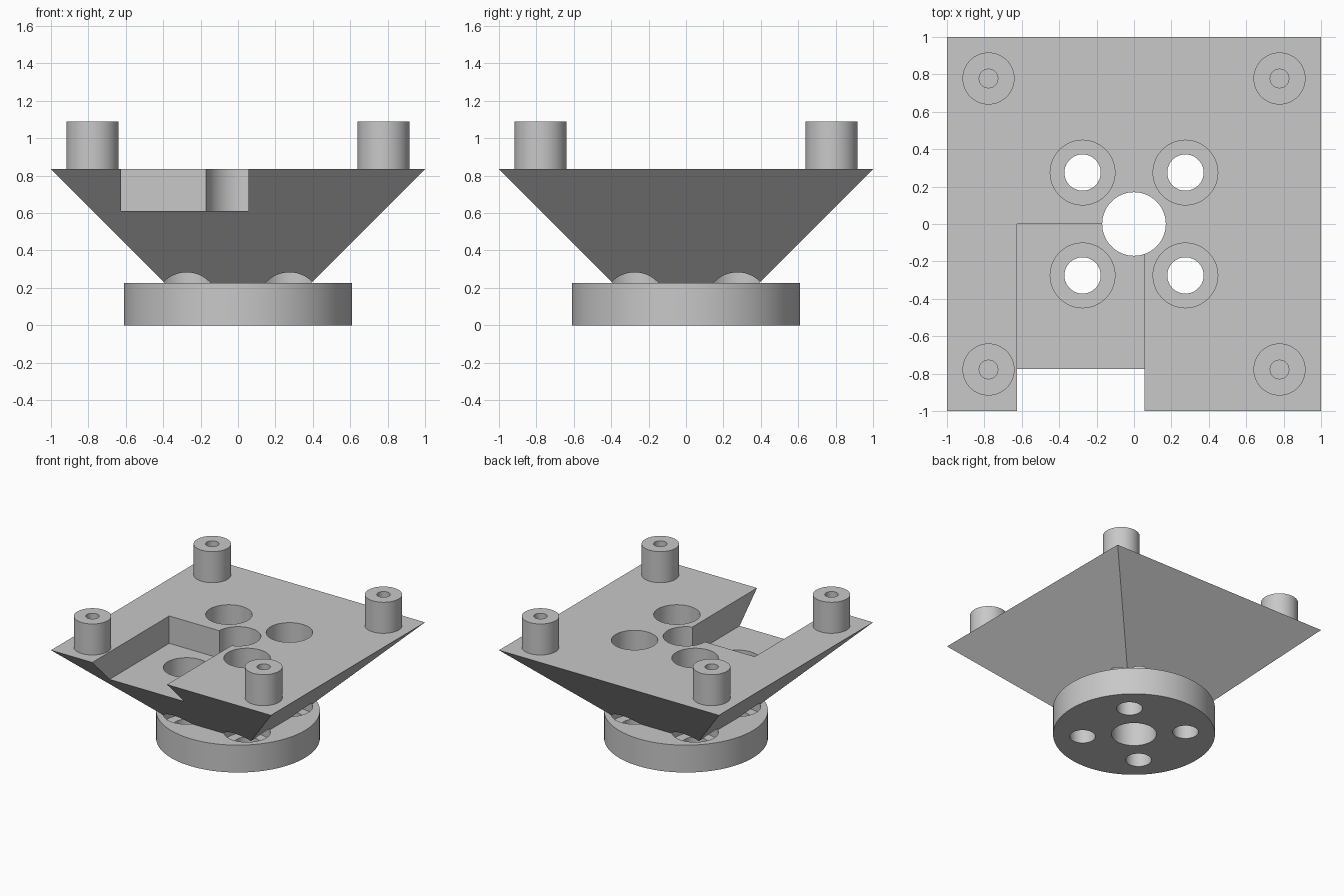
import bpy
from math import pi, sqrt, radians

cube = bpy.data.objects.get("Cube")
if cube:
    bpy.data.objects.remove(cube, do_unlink=True)

grey = bpy.data.materials.new("plain grey")
grey.use_nodes = True
colour = (0.58, 0.58, 0.58, 1)
grey.diffuse_color = colour
grey.node_tree.nodes["Principled BSDF"].inputs["Base Color"].default_value = colour

FLANGE_TOP, PLATE_TOP, POST_TOP = 0.225, 0.835, 1.09
ABOVE, BELOW = 1.5, -0.5
SIGNS = [(sx, sy) for sx in (-1, 1) for sy in (-1, 1)]


def finish(ob, name):
    ob.name = ob.data.name = name
    ob.data.materials.clear()
    ob.data.materials.append(grey)
    return ob


def cylinder(name, radius, z0, z1, x=0, y=0, sides=64):
    bpy.ops.mesh.primitive_cylinder_add(vertices=sides, radius=radius, depth=z1 - z0,
                                        location=(x, y, (z0 + z1) / 2))
    return finish(bpy.context.object, name)


def boolean(target, tool, operation="DIFFERENCE"):
    tool.hide_render = True
    bpy.context.view_layer.objects.active = target
    mod = target.modifiers.new("cut", "BOOLEAN")
    mod.object, mod.operation, mod.solver = tool, operation, "EXACT"
    bpy.ops.object.modifier_apply(modifier=mod.name)
    bpy.data.objects.remove(tool, do_unlink=True)


def smooth(ob):
    bpy.ops.object.select_all(action="DESELECT")
    ob.select_set(True)
    bpy.context.view_layer.objects.active = ob
    bpy.ops.object.shade_smooth_by_angle(angle=radians(30))


# Round flange joined to the flared square body
body = cylinder("mount_body", 0.61, 0, FLANGE_TOP, sides=96)
bpy.ops.mesh.primitive_cone_add(vertices=4, radius1=0.39 * sqrt(2), radius2=sqrt(2),
                                depth=PLATE_TOP - FLANGE_TOP, rotation=(0, 0, pi / 4),
                                location=(0, 0, (FLANGE_TOP + PLATE_TOP) / 2))
boolean(body, finish(bpy.context.object, "flared_body"), "UNION")

# Centre bore, then counterbored bolt holes
boolean(body, cylinder("centre_bore", 0.17, BELOW, ABOVE))
for sx, sy in SIGNS:
    x, y = sx * 0.275, sy * 0.275
    boolean(body, cylinder("counterbore", 0.173, 0.14, ABOVE, x, y))
    boolean(body, cylinder("bolt_hole", 0.097, BELOW, ABOVE, x, y))

# Rectangular notch open to the front
x0, x1, floor = -0.625, 0.055, 0.61
bpy.ops.mesh.primitive_cube_add(size=1, location=((x0 + x1) / 2, -0.75, (floor + ABOVE) / 2))
notch = finish(bpy.context.object, "notch")
notch.scale = (x1 - x0, 1.5, ABOVE - floor)
bpy.context.view_layer.update()
boolean(body, notch)
smooth(body)

# Hollow corner posts
for sx, sy in SIGNS:
    x, y = sx * 0.778, sy * 0.778
    name = ("back" if sy > 0 else "front") + ("_left" if sx > 0 else "_right") + "_post"
    post = cylinder(name, 0.139, PLATE_TOP, POST_TOP, x, y)
    boolean(post, cylinder("post_hole", 0.05, BELOW, ABOVE, x, y, 32))
    smooth(post)
